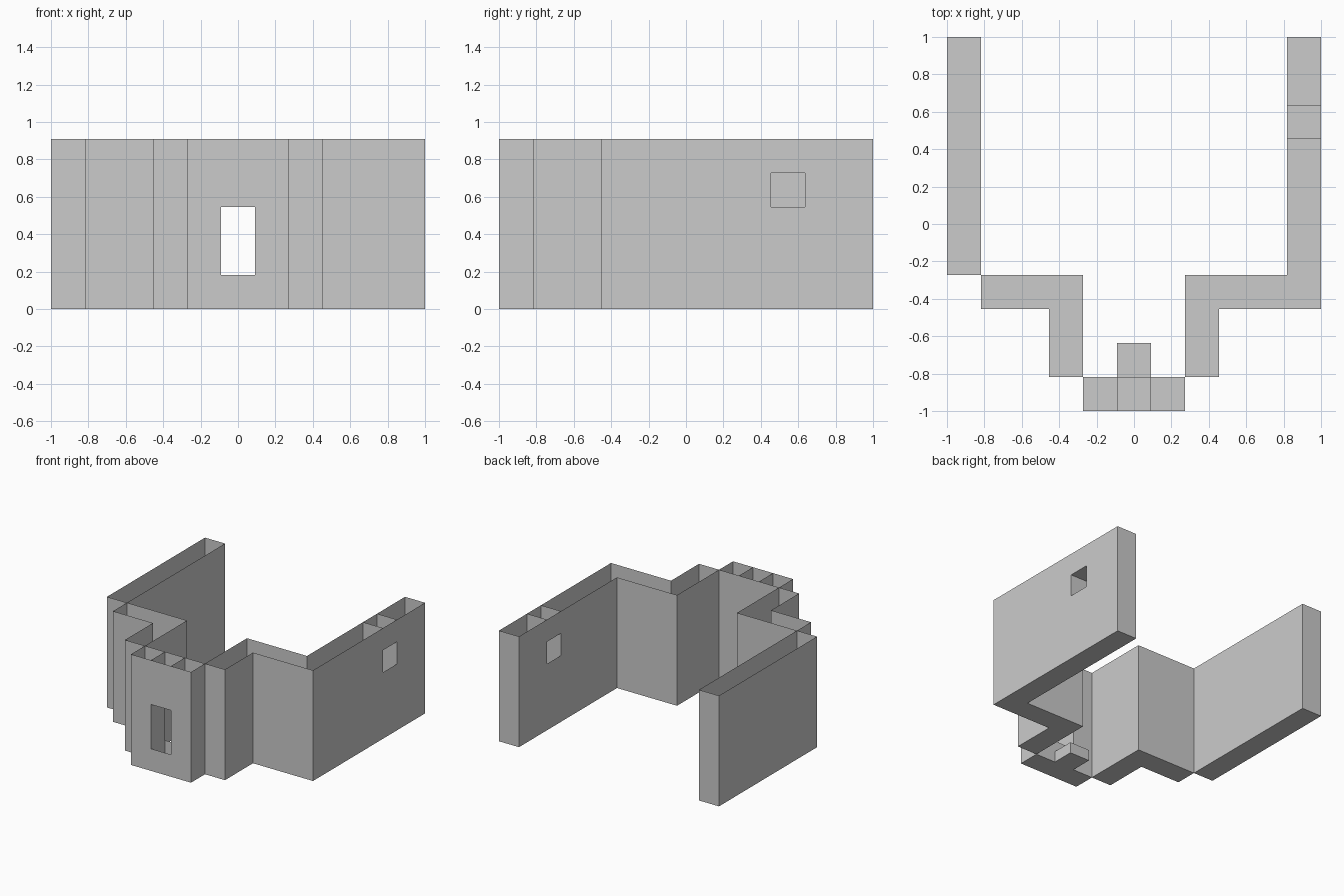
import bpy, bmesh

if "Cube" in bpy.data.objects:
    bpy.data.objects.remove(bpy.data.objects["Cube"])

U = 2 / 11          # wall thickness module
H = 5 * U           # wall height


def shell(name, outline, height=H, window=None, open_sides=()):
    """Open-topped hollow wall from a counter-clockwise plan outline in modules.
    window = (segment a, segment b, sill, head): a straight-through opening."""
    bm = bmesh.new()
    pts = [(x * U, y * U) for x, y in outline]
    n = len(pts)

    def quad(p, q, z0, z1):
        bm.faces.new([bm.verts.new(c) for c in
                      ((*p, z0), (*q, z0), (*q, z1), (*p, z1))])

    # underside
    bm.faces.new([bm.verts.new((x, y, 0)) for x, y in reversed(pts)])
    # side faces, split above and below the window opening
    for i in range(n):
        p, q = pts[i], pts[(i + 1) % n]
        if i in open_sides:
            continue
        if window and i in window[:2]:
            quad(p, q, 0, window[2] * U)
            quad(p, q, window[3] * U, height)
        else:
            quad(p, q, 0, height)
    # cross partitions beside the window and the underside of its lintel
    if window:
        a, b, sill, head = window
        p0, p1, q0, q1 = pts[a], pts[a + 1], pts[b], pts[b + 1]
        quad(q1, p0, 0, height)
        quad(p1, q0, 0, height)
        bm.faces.new([bm.verts.new((x, y, head * U)) for x, y in (q1, q0, p1, p0)])

    bmesh.ops.remove_doubles(bm, verts=bm.verts, dist=1e-5)
    mesh = bpy.data.meshes.new(name)
    bm.to_mesh(mesh)
    bm.free()
    obj = bpy.data.objects.new(name, mesh)
    bpy.context.collection.objects.link(obj)
    return obj


# left side wall
shell("left_wall", [(-5.5, -1.5), (-4.5, -1.5), (-4.5, 5.5), (-5.5, 5.5)])

# left stepped corner wall
shell("left_corner_wall", [(-4.5, -2.5), (-2.5, -2.5), (-2.5, -4.5),
                           (-1.5, -4.5), (-1.5, -1.5), (-4.5, -1.5)])

# right side wall joined to its stepped corner, with a small window
shell("right_wall", [(1.5, -4.5), (2.5, -4.5), (2.5, -2.5), (5.5, -2.5),
                     (5.5, 2.5), (5.5, 3.5), (5.5, 5.5), (4.5, 5.5),
                     (4.5, 3.5), (4.5, 2.5), (4.5, -1.5), (1.5, -1.5)],
      window=(4, 8, 3, 4))

# front wall with a tall window
shell("front_wall", [(-1.5, -5.5), (-0.5, -5.5), (0.5, -5.5), (1.5, -5.5),
                     (1.5, -4.5), (0.5, -4.5), (-0.5, -4.5), (-1.5, -4.5)],
      window=(1, 5, 1, 3))

# low step behind the front window
shell("step", [(-0.5, -4.5), (0.5, -4.5), (0.5, -3.5), (-0.5, -3.5)],
      height=U / 2, open_sides=(0,))
